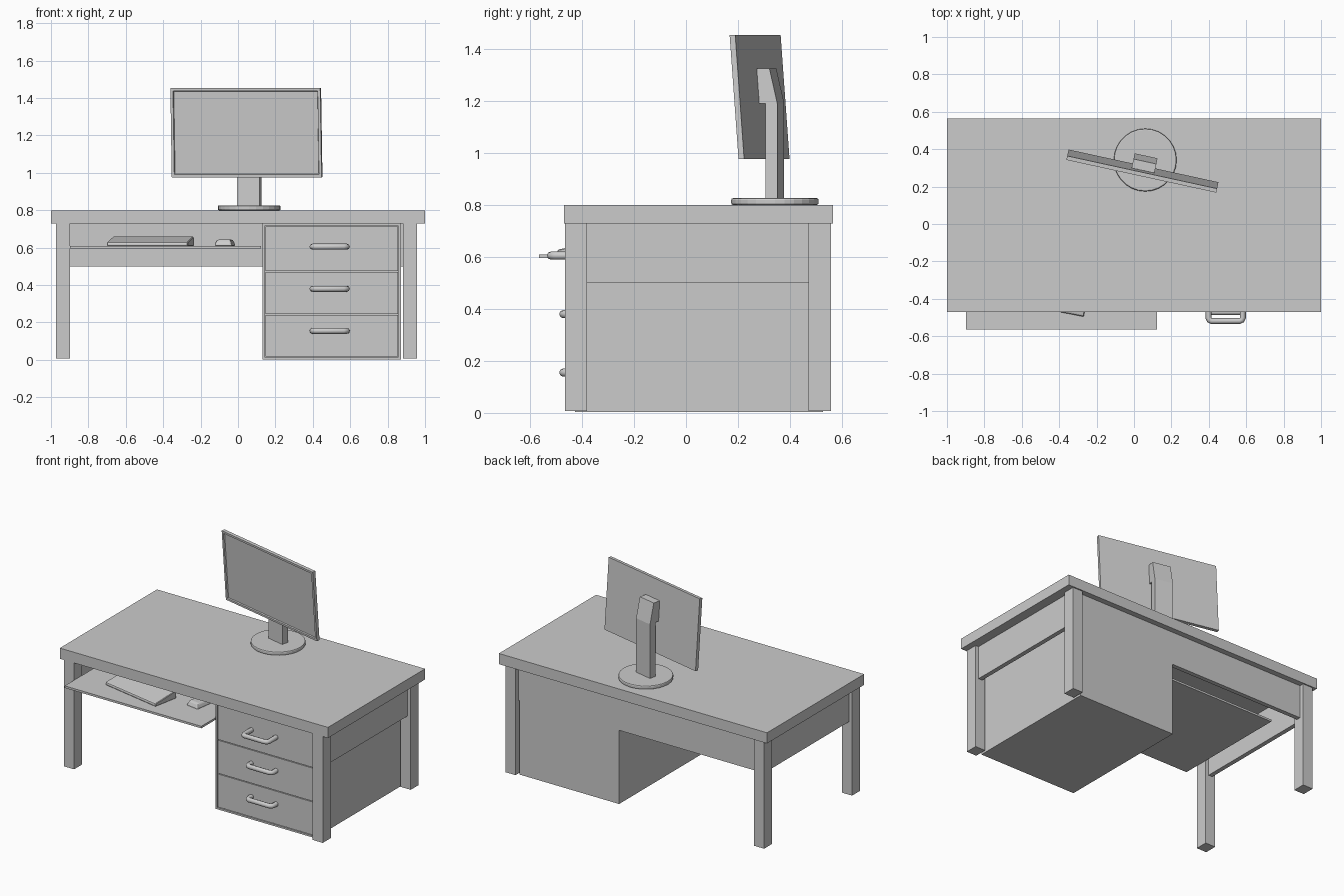
import bpy, bmesh
from math import radians
from mathutils import Matrix, Vector

if "Cube" in bpy.data.objects:
    bpy.data.objects.remove(bpy.data.objects["Cube"])


def add_mesh(name, bm, matrix=Matrix()):
    bmesh.ops.recalc_face_normals(bm, faces=bm.faces)
    me = bpy.data.meshes.new(name)
    bm.to_mesh(me)
    bm.free()
    ob = bpy.data.objects.new(name, me)
    ob.matrix_world = matrix
    bpy.context.collection.objects.link(ob)
    return ob


def box(name, x0, x1, y0, y1, z0, z1):
    bm = bmesh.new()
    bmesh.ops.create_cube(bm, size=1)
    for v in bm.verts:
        v.co = Vector((x0 + (v.co.x + .5) * (x1 - x0),
                       y0 + (v.co.y + .5) * (y1 - y0),
                       z0 + (v.co.z + .5) * (z1 - z0)))
    return add_mesh(name, bm)


def extrude_x(name, profile, width, matrix):
    """Extrude a (y, z) profile along x, centred."""
    bm = bmesh.new()
    f = bm.faces.new([bm.verts.new((-width / 2, y, z)) for y, z in profile])
    r = bmesh.ops.extrude_face_region(bm, geom=[f])
    bmesh.ops.translate(bm, vec=(width, 0, 0),
                        verts=[g for g in r["geom"] if isinstance(g, bmesh.types.BMVert)])
    return add_mesh(name, bm, matrix)


def bevel(ob, width, segments=1):
    m = ob.modifiers.new("bevel", "BEVEL")
    m.width, m.segments = width, segments


def placed(x, y, z, yaw, tilt=0):
    return (Matrix.Translation((x, y, z)) @ Matrix.Rotation(radians(yaw), 4, 'Z')
            @ Matrix.Rotation(radians(tilt), 4, 'X'))


# Table top, legs and aprons
box("table_top", -1, 1, -.47, .565, .728, .80)
for side, x0, x1 in (("left", -.973, -.897), ("right", .882, .958)):
    box("front_leg_" + side, x0, x1, -.465, -.38, .008, .728)
    box("back_leg_" + side, x0, x1, .472, .557, .008, .728)
    mid = (x0 + x1) / 2
    box("side_apron_" + side, mid - .015, mid + .015, -.38, .472, .5, .728)
box("back_apron", -.897, .882, .497, .527, .5, .728)

# Drawer cabinet with a thin raised front frame
CX0, CX1, CY = .13, .872, -.427
box("cabinet_body", CX0, CX1, CY + .015, .527, .003, .728)
box("cabinet_frame_left", CX0, CX0 + .013, CY, CY + .015, .003, .728)
box("cabinet_frame_right", CX1 - .013, CX1, CY, CY + .015, .003, .728)
box("cabinet_frame_bottom", CX0 + .013, CX1 - .013, CY, CY + .015, .003, .015)
box("cabinet_frame_top", CX0 + .013, CX1 - .013, CY, CY + .015, .716, .728)


# Rounded bar handle, swept along a bent path
def handle(name, z, y_front):
    cu = bpy.data.curves.new(name, 'CURVE')
    cu.dimensions = '3D'
    cu.bevel_depth, cu.bevel_resolution, cu.use_fill_caps = .016, 2, True
    half, c = .092, .018
    yb, yf = CY + .01, y_front + .016
    path = [(-half, yb), (-half, yf + c), (-half + c * .3, yf + c * .3), (-half + c, yf)]
    path += [(-x, y) for x, y in reversed(path)]
    sp = cu.splines.new('POLY')
    sp.points.add(len(path) - 1)
    for p, (x, y) in zip(sp.points, path):
        p.co = (x + .49, y, z, 1)
    ob = bpy.data.objects.new(name, cu)
    bpy.context.collection.objects.link(ob)
    bpy.ops.object.select_all(action='DESELECT')
    ob.select_set(True)
    bpy.context.view_layer.objects.active = ob
    bpy.ops.object.convert(target='MESH')
    bpy.ops.object.shade_smooth_by_angle(angle=radians(50))


# Drawers, bottom to top
for i, (z0, z1) in enumerate(((.019, .241), (.246, .469), (.474, .712))):
    box(f"drawer_front_{i}", CX0 + .017, CX1 - .017, CY + .002, CY + .016, z0, z1)
    handle(f"drawer_handle_{i}", .155 + .225 * i, -.535 if i == 2 else -.488)

# Sliding tray with keyboard and mouse
box("keyboard_tray", -.897, .122, -.565, .25, .595, .609)
keys = extrude_x("keyboard", [(-.09, 0), (.09, 0), (.09, .04), (.075, .05), (-.085, .02), (-.09, .015)],
                 .44, placed(-.468, -.365, .609, -11))
bevel(keys, .004)
bm = bmesh.new()
bmesh.ops.create_cube(bm, size=1)
for v in bm.verts:
    s = .75 if v.co.z > 0 else 1
    v.co = (v.co.x * .1 * s, v.co.y * .14 * s, (v.co.z + .5) * .034)
mouse = add_mesh("mouse", bm, placed(-.07, -.31, .609, -8))
bevel(mouse, .01, 2)

# Monitor foot
bm = bmesh.new()
bmesh.ops.create_cone(bm, cap_ends=True, segments=28, radius1=.168, radius2=.168, depth=.026)
foot = add_mesh("monitor_foot", bm, Matrix.Translation((.06, .342, .813)))
bevel(foot, .007, 2)

# Monitor stand, bent forward at the top to the mount
YAW = -12.3
extrude_x("monitor_stand", [(-.023, .82), (.023, .82), (.023, 1.19), (-.008, 1.325),
                            (-.057, 1.325), (-.057, 1.19), (-.023, 1.19)],
          .125, placed(.06, .342, 0, YAW))

# Screen with inset, recessed display
bm = bmesh.new()
bmesh.ops.create_cube(bm, size=1)
bmesh.ops.scale(bm, vec=(.82, .022, .478), verts=bm.verts)
bm.normal_update()
front = [f for f in bm.faces if f.normal.y < -.9]
bmesh.ops.inset_region(bm, faces=front, thickness=.02)
bmesh.ops.inset_region(bm, faces=front, thickness=.004, depth=-.008)
add_mesh("monitor_screen", bm, placed(.045, .283, 1.215, YAW, 4.2))
